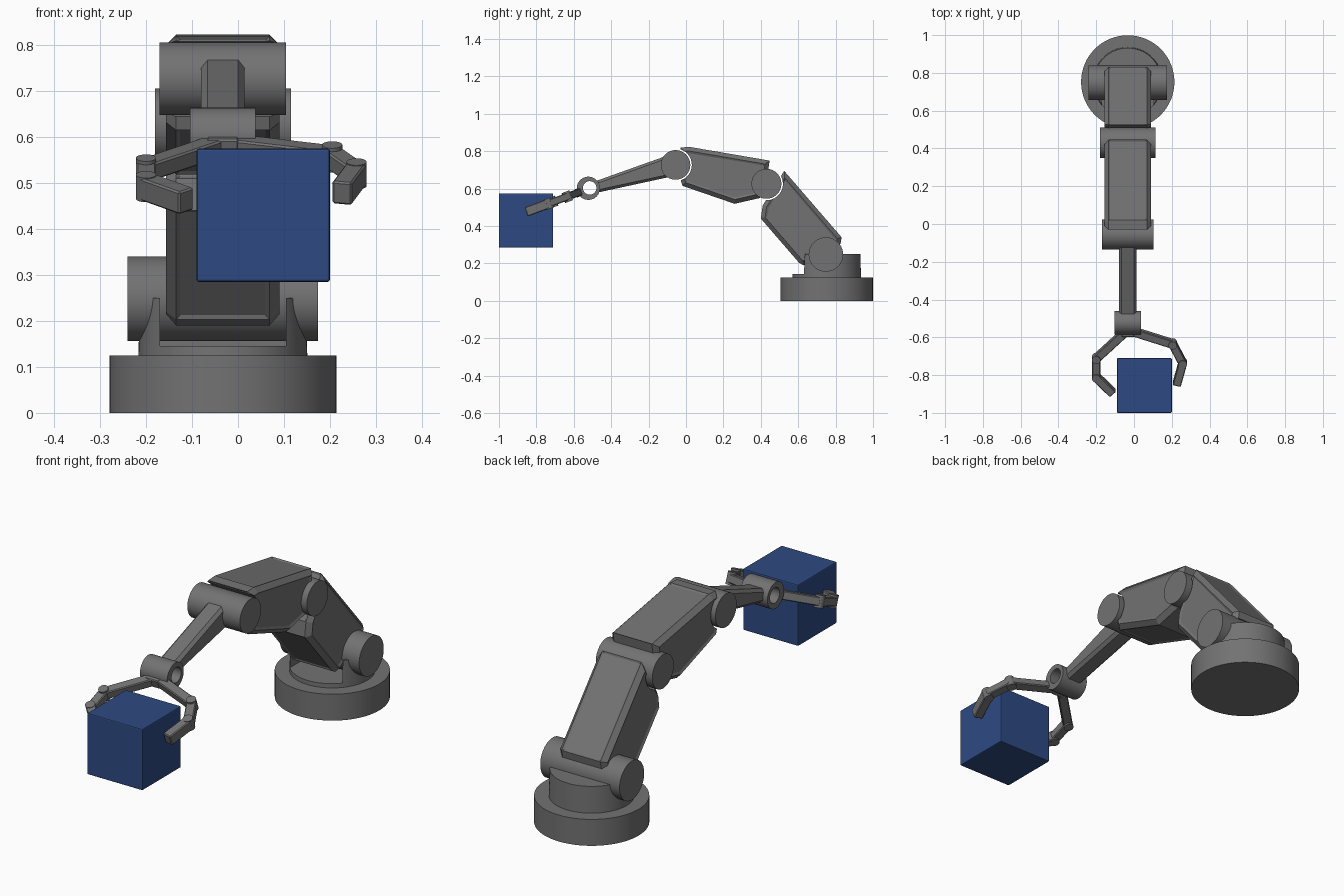
import bpy, bmesh, math
from mathutils import Matrix, Vector

if "Cube" in bpy.data.objects:
    bpy.data.objects.remove(bpy.data.objects["Cube"])

CX = -0.033  # arm centre line


def material(name, rgb):
    m = bpy.data.materials.new(name)
    m.diffuse_color = (*rgb, 1)
    m.use_nodes = True
    m.node_tree.nodes["Principled BSDF"].inputs["Base Color"].default_value = m.diffuse_color
    return m


GREY = material("grey metal", (0.17, 0.17, 0.17))
BLUE = material("blue", (0.027, 0.068, 0.225))


def finish(name, bm, mat=GREY):
    bmesh.ops.recalc_face_normals(bm, faces=bm.faces)
    me = bpy.data.meshes.new(name)
    bm.to_mesh(me)
    bm.free()
    me.materials.append(mat)
    ob = bpy.data.objects.new(name, me)
    bpy.context.collection.objects.link(ob)
    return ob


def activate(ob):
    bpy.ops.object.select_all(action='DESELECT')
    bpy.context.view_layer.objects.active = ob
    ob.select_set(True)


def smooth(ob):
    activate(ob)
    bpy.ops.object.shade_smooth_by_angle(angle=math.radians(30))
    return ob


def cut(ob, cutter):
    activate(ob)
    mod = ob.modifiers.new("cut", 'BOOLEAN')
    mod.object, mod.operation, mod.solver = cutter, 'DIFFERENCE', 'EXACT'
    bpy.ops.object.modifier_apply(modifier=mod.name)
    bpy.data.objects.remove(cutter)


def cylinder(name, loc, r, depth, axis='Z', r2=None):
    bm = bmesh.new()
    rot = Matrix.Rotation(math.pi / 2, 4, 'Y') if axis == 'X' else Matrix()
    bmesh.ops.create_cone(bm, cap_ends=True, segments=64, radius1=r, radius2=r2 or r,
                          depth=depth, matrix=Matrix.Translation(loc) @ rot)
    return smooth(finish(name, bm))


def box(name, lo, hi, bevel=0, mat=GREY):
    lo, hi = Vector(lo), Vector(hi)
    bm = bmesh.new()
    bmesh.ops.create_cube(bm, size=1, matrix=Matrix.Translation((lo + hi) / 2)
                          @ Matrix.Diagonal((*(hi - lo), 1)))
    if bevel:
        bmesh.ops.bevel(bm, geom=bm.edges[:], offset=bevel, segments=2, profile=0.5, affect='EDGES')
    return finish(name, bm, mat)


def arm(name, profile, half, bevel, panel=0):
    """Side profile (y, z) extruded across x, chamfered, with recessed panels."""
    bm = bmesh.new()
    f = bm.faces.new([bm.verts.new((CX - half, y, z)) for y, z in profile])
    r = bmesh.ops.extrude_face_region(bm, geom=[f])
    bmesh.ops.translate(bm, vec=(2 * half, 0, 0),
                        verts=[g for g in r["geom"] if isinstance(g, bmesh.types.BMVert)])
    bmesh.ops.recalc_face_normals(bm, faces=bm.faces)
    rims = [e for e in bm.edges if abs(e.verts[0].co.x - e.verts[1].co.x) < 1e-5]
    bmesh.ops.bevel(bm, geom=rims, offset=bevel, segments=1, affect='EDGES')
    if panel:
        bm.normal_update()
        big = [f for f in bm.faces if f.calc_area() > 0.03]
        bmesh.ops.inset_individual(bm, faces=big, thickness=panel, depth=-0.005)
    return finish(name, bm)


# Base and slotted turret
cylinder("base", (CX, 0.752, 0.0625), 0.247, 0.125)
turret = cylinder("turret", (CX, 0.752, 0.185), 0.184, 0.13, r2=0.18)
cut(turret, box("slot", (CX - 0.137, 0.4, 0.145), (CX + 0.137, 0.78, 0.4)))
smooth(turret)

# Joint barrels: y, z, radius, half width
SHOULDER, ELBOW, WRIST = (0.748, 0.248), (0.43, 0.626), (-0.056, 0.727)
for name, (y, z), r, w in (("shoulder_joint", SHOULDER, 0.092, 0.2075),
                           ("elbow_joint", ELBOW, 0.08, 0.148),
                           ("wrist_joint", WRIST, 0.079, 0.1375)):
    cylinder(name, (CX, y, z), r, 2 * w, 'X')

# Lower arm, hollowed around the elbow
lower = arm("lower_arm", [(0.525, 0.695), (0.832, 0.34), (0.826, 0.305), (0.63, 0.19),
                          (0.605, 0.203), (0.40, 0.44), (0.41, 0.51)], 0.1235, 0.022, 0.012)
cut(lower, cylinder("cutter", (CX, *ELBOW), 0.088, 0.5, 'X'))

# Upper arm, hollowed around the wrist
upper = arm("upper_arm", [(-0.03, 0.82), (0.02, 0.823), (0.447, 0.75), (0.43, 0.63),
                          (0.395, 0.55), (0.26, 0.519), (-0.019, 0.615), (-0.03, 0.65)],
            0.1235, 0.022, 0.012)
cut(upper, cylinder("cutter", (CX, *WRIST), 0.087, 0.5, 'X'))

# Slim forearm and open gripper hub
arm("forearm", [(-0.08, 0.775), (-0.125, 0.768), (-0.478, 0.642),
                (-0.478, 0.578), (-0.09, 0.662)], 0.047, 0.014)
hub = cylinder("gripper_hub", (CX, -0.522, 0.602), 0.062, 0.142, 'X')
cut(hub, cylinder("cutter", (CX, -0.515, 0.604), 0.036, 0.3, 'X'))
smooth(hub)

# Fingers lie in a plane tilted down towards the front
UP = Vector((0, -0.347, 0.938)).normalized()


def on_plane(x, y):
    return Vector((x, y, 0.597 + 0.37 * (y + 0.527)))


def frame(u, centre):
    v = UP.cross(u)
    return Matrix.Translation(centre) @ Matrix((u, v, UP)).transposed().to_4x4()


def link(name, a, b, width, thick):
    bm = bmesh.new()
    bmesh.ops.create_cube(bm, size=1, matrix=frame((b - a).normalized(), (a + b) / 2)
                          @ Matrix.Diagonal(((b - a).length, width, thick, 1)))
    bmesh.ops.bevel(bm, geom=bm.edges[:], offset=0.004, segments=1, affect='EDGES')
    finish(name, bm)


def pin(name, p):
    bm = bmesh.new()
    bmesh.ops.create_cone(bm, cap_ends=True, segments=32, radius1=0.022, radius2=0.022,
                          depth=0.056, matrix=frame(Vector((1, 0, 0)), p))
    smooth(finish(name, bm))


link("finger_mount", on_plane(CX - 0.035, -0.578), on_plane(CX + 0.035, -0.578), 0.03, 0.045)
fingers = {"right": [(-0.01, -0.567), (0.205, -0.635), (0.258, -0.735), (0.226, -0.85)],
           "left": [(-0.05, -0.575), (-0.2, -0.712), (-0.2, -0.81), (-0.112, -0.895)]}
for side, pts in fingers.items():
    p = [on_plane(*q) for q in pts]
    for i, part in enumerate(("base", "middle", "tip")):
        link(f"{side}_finger_{part}", p[i], p[i + 1], 0.044, (0.04, 0.04, 0.052)[i])
    for i in (1, 2):
        pin(f"{side}_finger_pin_{i}", p[i])

# Held cube
box("cube", (-0.09, -1.0, 0.285), (0.2, -0.71, 0.575), 0.005, BLUE)
